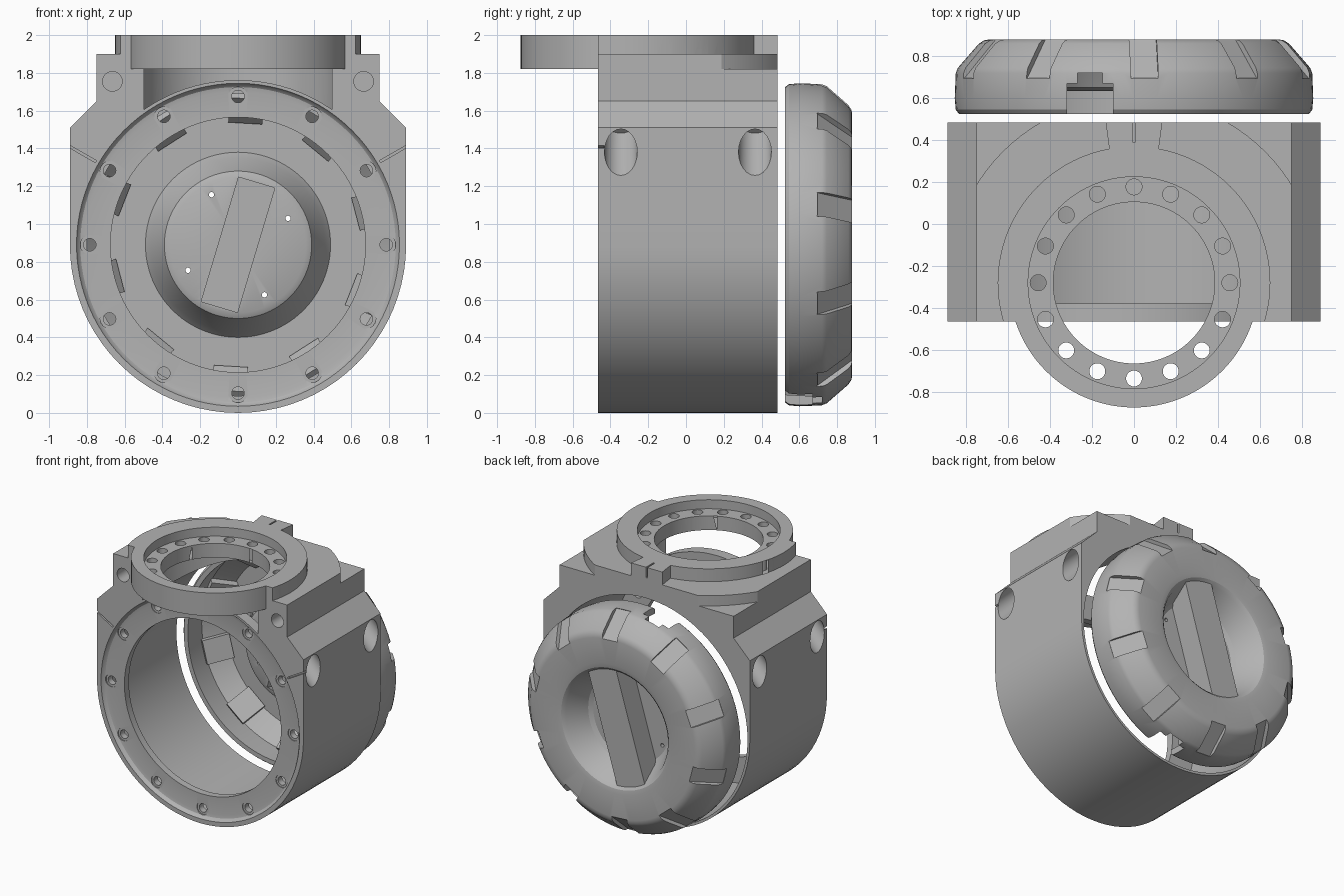
import bpy, bmesh
from math import sin, cos, pi, radians, atan2
from mathutils import Matrix, Vector

if "Cube" in bpy.data.objects:
    bpy.data.objects.remove(bpy.data.objects["Cube"])

grey = bpy.data.materials.new("housing grey")
grey.use_nodes = True
grey.diffuse_color = (0.45, 0.45, 0.45, 1)
grey.node_tree.nodes["Principled BSDF"].inputs["Base Color"].default_value = (0.45, 0.45, 0.45, 1)

AXIS_Z = 0.89      # height of the main bore axis
RING_Y = -0.28     # centre of the top ring
FRONT, BACK = -0.465, 0.485
UPRIGHT = Matrix.Translation((0, RING_Y, 0))
ALONG_Y = Matrix.Translation((0, 0, AXIS_Z)) @ Matrix.Rotation(-pi / 2, 4, 'X')  # local z -> +y


def finish(bm, name):
    bmesh.ops.remove_doubles(bm, verts=bm.verts, dist=1e-5)
    bmesh.ops.recalc_face_normals(bm, faces=bm.faces)
    mesh = bpy.data.meshes.new(name)
    bm.to_mesh(mesh)
    bm.free()
    mesh.materials.append(grey)
    obj = bpy.data.objects.new(name, mesh)
    bpy.context.collection.objects.link(obj)
    return obj


def lathe(name, profile, matrix, steps=96):
    """Closed (radius, height) profile turned about the local z axis."""
    bm = bmesh.new()
    rings = [[bm.verts.new(matrix @ Vector((r * cos(a), r * sin(a), h))) for r, h in profile]
             for a in (2 * pi * i / steps for i in range(steps))]
    n = len(profile)
    for i in range(steps):
        a, b = rings[i], rings[(i + 1) % steps]
        for j in range(n):
            k = (j + 1) % n
            if profile[j][0] or profile[k][0]:
                bm.faces.new((a[j], a[k], b[k], b[j]))
    return finish(bm, name)


def disc(name, r, low, high, matrix, steps=96):
    return lathe(name, [(0, low), (r, low), (r, high), (0, high)], matrix, steps)


def prism(name, outline, low, high, matrix):
    """Outline in local xy, extruded along local z."""
    bm = bmesh.new()
    face = bm.faces.new([bm.verts.new((x, y, low)) for x, y in outline])
    top = bmesh.ops.extrude_face_region(bm, geom=[face])["geom"]
    bmesh.ops.translate(bm, vec=(0, 0, high - low),
                        verts=[v for v in top if isinstance(v, bmesh.types.BMVert)])
    bm.transform(matrix)
    return finish(bm, name)


def box(bm, size, matrix):
    bmesh.ops.create_cube(bm, size=1, matrix=matrix @ Matrix.Diagonal((*size, 1)))


def pegs(name, r, low, high, matrices):
    """Several short cylinders in one mesh."""
    bm = bmesh.new()
    for m in matrices:
        bmesh.ops.create_cone(bm, cap_ends=True, segments=24, radius1=r, radius2=r, depth=high - low,
                              matrix=m @ Matrix.Translation((0, 0, (low + high) / 2)))
    return finish(bm, name)


def around(count, r, base, phase=0):
    return [base @ Matrix.Rotation(phase + 2 * pi * i / count, 4, 'Z') @ Matrix.Translation((r, 0, 0))
            for i in range(count)]


def combine(target, tool, op='DIFFERENCE'):
    mod = target.modifiers.new("combine", 'BOOLEAN')
    mod.object, mod.operation, mod.solver = tool, op, 'EXACT'
    deps = bpy.context.evaluated_depsgraph_get()
    mesh = bpy.data.meshes.new_from_object(target.evaluated_get(deps))
    target.modifiers.clear()
    target.data = mesh
    bpy.data.objects.remove(tool)


def trim(obj, point, normal):
    """Cut away everything on the normal's side of a plane and cap it."""
    bm = bmesh.new()
    bm.from_mesh(obj.data)
    cut = bmesh.ops.bisect_plane(bm, geom=bm.verts[:] + bm.edges[:] + bm.faces[:], plane_co=point,
                                 plane_no=normal, clear_outer=True)["geom_cut"]
    bmesh.ops.contextual_create(bm, geom=[e for e in cut if isinstance(e, bmesh.types.BMEdge)])
    bmesh.ops.recalc_face_normals(bm, faces=bm.faces)
    bm.to_mesh(obj.data)
    bm.free()


# Housing: round underside, straight walls, chamfered shoulders
outline = [(0.89 * cos(a), AXIS_Z + 0.89 * sin(a)) for a in (pi + pi * i / 40 for i in range(41))]
right = [(0.89, 1.51), (0.75, 1.65), (0.75, 1.82)]
outline += right + [(-x, z) for x, z in reversed(right)]
housing = prism("housing", outline, -BACK, -FRONT, Matrix.Rotation(pi / 2, 4, 'X'))

# Deck and collar around the top ring
deck = disc("deck", 0.885, 1.79, 1.9, UPRIGHT)
for side in (-1, 1):
    trim(deck, (0.75 * side, 0, 0), (side, 0, 0))
trim(deck, (0, FRONT, 0), (0, -1, 0))
trim(deck, (0, BACK, 0), (0, 1, 0))
collar = disc("collar", 0.65, 1.86, 2.0, UPRIGHT)
trim(collar, (0, FRONT, 0), (0, -1, 0))
top_ring = disc("top_ring", 0.595, 1.82, 2.0, UPRIGHT)
lug = prism("lug", [(-0.11, 0.3), (0.11, 0.3), (0.135, BACK), (-0.135, BACK)], 1.87, 2.0, Matrix())
for part in (deck, collar, top_ring, lug):
    combine(housing, part, 'UNION')

# Main bore, ring pocket, ring recess, ring opening
combine(housing, disc("bore", 0.87, -0.6, 0.6, ALONG_Y))
combine(housing, disc("pocket", 0.53, 1.4, 1.82, UPRIGHT))
combine(housing, disc("recess", 0.505, 1.93, 2.1, UPRIGHT))
combine(housing, disc("opening", 0.385, 1.7, 2.1, UPRIGHT))
combine(housing, pegs("ring_holes", 0.038, 1.7, 2.1, around(16, 0.457, UPRIGHT)))

# Slanted screw pockets in the walls, screw holes in the shoulders, lug slit
slanted, shoulder = [], []
for side in (-1, 1):
    for y in (-0.345, 0.365):
        slanted.append(Matrix.Translation((0.89 * side, y, 1.38)) @ Matrix.Rotation(-side * pi / 4, 4, 'Y'))
    shoulder.append(Matrix.Translation((0.665 * side, FRONT, 1.755)) @ Matrix.Rotation(-pi / 2, 4, 'X'))
combine(housing, pegs("screw_pockets", 0.087, -0.3, 0.23, slanted))
combine(housing, pegs("shoulder_holes", 0.052, -0.1, 0.12, shoulder))
slits = bmesh.new()
box(slits, (0.012, 0.2, 0.2), Matrix.Translation((0, 0.49, 2.02)))
for side in (-1, 1):
    box(slits, (0.2, 0.06, 0.012), Matrix.Translation((0.83 * side, FRONT, 1.375))
        @ Matrix.Rotation(-side * radians(30), 4, 'Y'))
combine(housing, finish(slits, "slits"))

# Front flange with its ring of screw holes
flange = lathe("front_flange", [(0.872, FRONT), (0.855, FRONT), (0.847, -0.45), (0.835, -0.44),
                                (0.81, -0.435), (0.675, -0.435), (0.675, -0.38), (0.872, -0.38)], ALONG_Y)
combine(flange, pegs("spot_faces", 0.05, -0.6, -0.43, around(12, 0.785, ALONG_Y)))
combine(flange, pegs("flange_holes", 0.033, -0.6, 0, around(12, 0.785, ALONG_Y)))

# Rear cap: hollow shell with a dished centre
cap = lathe("rear_cap", [
    (0.8, 0.525), (0.835, 0.525), (0.85, 0.545), (0.855, 0.6), (0.85, 0.72), (0.84, 0.745), (0.74, 0.86),
    (0.715, 0.876), (0.69, 0.88), (0.5, 0.88), (0.465, 0.873), (0.44, 0.85), (0.36, 0.69), (0.33, 0.67),
    (0, 0.67), (0, 0.635), (0.36, 0.635), (0.39, 0.65), (0.46, 0.8), (0.49, 0.84), (0.69, 0.84),
    (0.81, 0.71)], ALONG_Y)

# Grip notches around the cap edge, with matching bulges inside
SLOPE = atan2(0.15, 0.13)


def grip_blocks(name, depth_a, depth_b, length, width):
    bm = bmesh.new()
    for m in around(10, 0.785, ALONG_Y, -pi / 2 + radians(3.4)):
        box(bm, (length, width, depth_b - depth_a), m @ Matrix.Translation((0, 0, 0.805))
            @ Matrix.Rotation(SLOPE, 4, 'Y') @ Matrix.Translation((0, 0, -(depth_a + depth_b) / 2)))
    return finish(bm, name)


combine(cap, grip_blocks("grip_bulges", 0.015, 0.1, 0.2, 0.18), 'UNION')
combine(cap, grip_blocks("grip_notches", -0.06, 0.028, 0.25, 0.13))


# Tilted grip bar across the dish, hollow from inside
def bar(name, half_width, low, high, short, long):
    shape = [(-short, low), (short, low), (long, high), (-long, high)]
    tilt = Matrix.Translation((0, 0, AXIS_Z)) @ Matrix.Rotation(radians(16.7), 4, 'Y')
    # outline (length, depth) -> (z, y), extruded along x
    axes = Matrix(((0, 0, 1, 0), (0, 1, 0, 0), (1, 0, 0, 0), (0, 0, 0, 1)))
    return prism(name, shape, -half_width, half_width, tilt @ axes)


combine(cap, bar("grip_bar", 0.125, 0.65, 0.855, 0.355, 0.46), 'UNION')
combine(cap, bar("bar_hollow", 0.1, 0.6, 0.825, 0.33, 0.42))

# Rim cut-outs and small vents in the cap
rim = bmesh.new()
for side in (-1, 1):
    box(rim, (0.22, 0.3, 0.3), Matrix.Translation((0.21 * side, 0.57, AXIS_Z - 0.82 * side)))
bmesh.ops.bevel(rim, geom=[e for e in rim.edges if abs(e.verts[0].co.z - e.verts[1].co.z) > 0.1],
                offset=0.05, segments=4, affect='EDGES')
combine(cap, finish(rim, "rim_cutouts"))
vents = [Matrix.Translation((x, 0, z)) @ Matrix.Rotation(-pi / 2, 4, 'X')
         for x, z in ((-0.14, 1.155), (0.265, 1.03), (-0.265, 0.755), (0.14, 0.625))]
combine(cap, pegs("vents", 0.014, 0.5, 0.8, vents))

# Smooth round surfaces, keep edges sharp
bpy.ops.object.select_all(action='DESELECT')
for obj in (housing, flange, cap):
    obj.select_set(True)
bpy.context.view_layer.objects.active = housing
bpy.ops.object.shade_smooth_by_angle(angle=radians(28))
